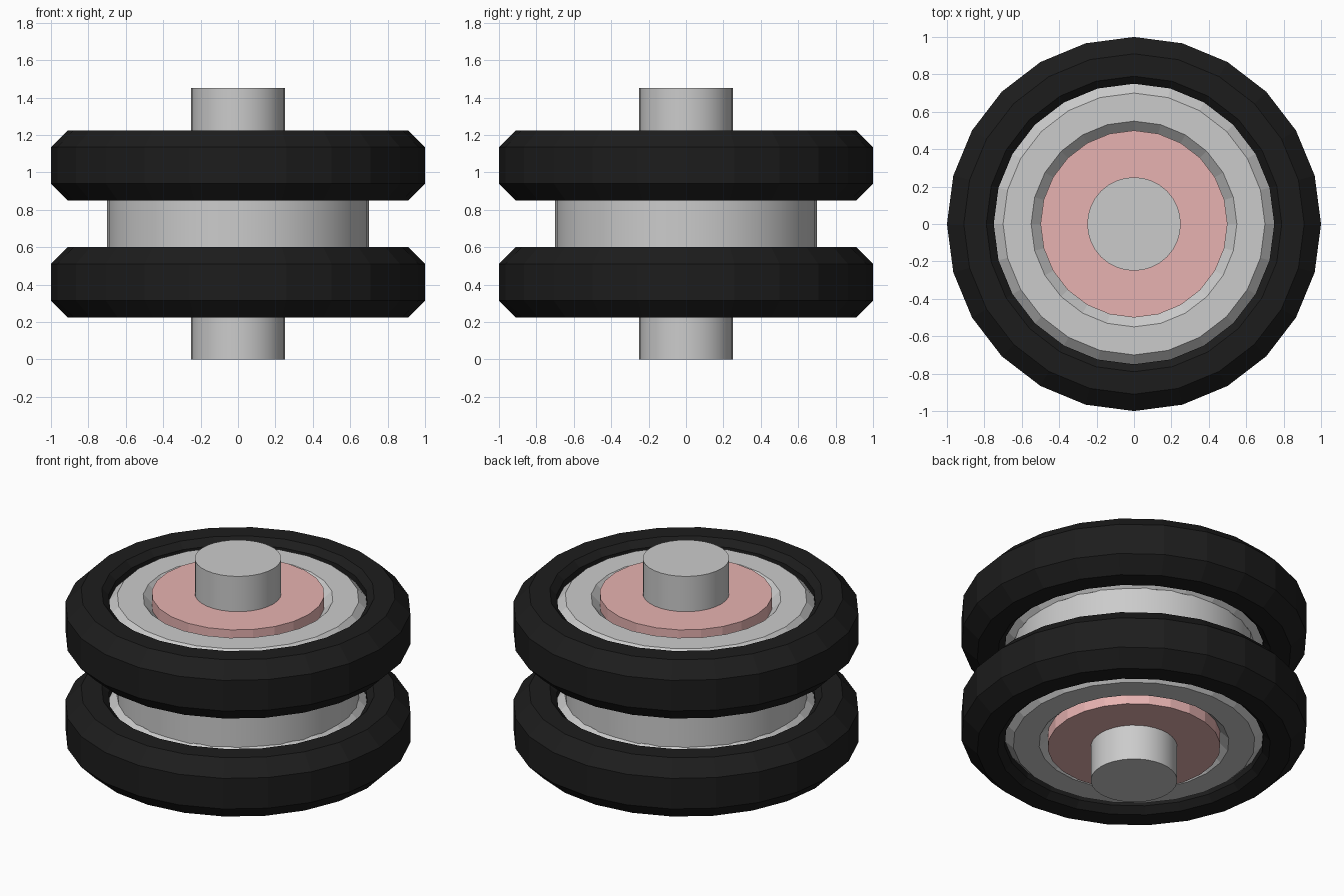
import bpy
from math import cos, sin, pi

if "Cube" in bpy.data.objects:
    bpy.data.objects.remove(bpy.data.objects["Cube"])

H = 1.45  # axle length; the model mirrors about H / 2


def material(name, color):
    m = bpy.data.materials.new(name)
    m.diffuse_color = color
    m.use_nodes = True
    m.node_tree.nodes["Principled BSDF"].inputs["Base Color"].default_value = m.diffuse_color
    return m


def lathe(name, profile, sides, closed=True, mat=None):
    """Revolve (radius, z) points around z; an open profile gets end caps."""
    n = len(profile)
    verts = [(r * cos(2 * pi * i / sides), r * sin(2 * pi * i / sides), z)
             for i in range(sides) for r, z in profile]
    faces = []
    for i in range(sides):
        a, b = i * n, (i + 1) % sides * n
        for j in range(n if closed else n - 1):
            k = (j + 1) % n
            faces.append((a + j, b + j, b + k, a + k))
    if not closed:
        faces.append([i * n for i in reversed(range(sides))])
        faces.append([i * n + n - 1 for i in range(sides)])
    mesh = bpy.data.meshes.new(name)
    mesh.from_pydata(verts, [], faces)
    if mat:
        mesh.materials.append(mat)
    ob = bpy.data.objects.new(name, mesh)
    bpy.context.collection.objects.link(ob)
    return ob


def smooth(ob):
    bpy.ops.object.select_all(action='DESELECT')
    ob.select_set(True)
    bpy.context.view_layer.objects.active = ob
    bpy.ops.object.shade_smooth_by_angle(angle=0.5)


black = material("rubber", (0.012, 0.012, 0.012, 1))
pink = material("hub_cap_pink", (0.8, 0.45, 0.44, 1))

# Axle through the whole wheel pair
smooth(lathe("axle", [(0.25, 0), (0.25, H)], 32, False))

# Drum joining the two wheels
smooth(lathe("drum", [(0.7, 0.5), (0.7, H - 0.5)], 32, False))

# Tyre, rim and cap for each wheel; centres mirror about the middle
for side, mid, out in (("lower", 0.4125, -1), ("upper", H - 0.4125, 1)):
    tyre = [(0.75, -0.15), (0.79, -0.1875), (0.91, -0.1875), (1.0, -0.0975),
            (1.0, 0.0975), (0.91, 0.1875), (0.79, 0.1875), (0.75, 0.15)]
    lathe(side + "_tyre", [(r, mid + z) for r, z in tyre], 24, True, black)
    # Rim ring bevelled on its inner and outer edges, both faces
    rim = [(0.5, -0.11), (0.55, -0.16), (0.7, -0.16), (0.75, -0.11),
           (0.75, 0.11), (0.7, 0.16), (0.55, 0.16), (0.5, 0.11)]
    lathe(side + "_rim", [(r, mid + z) for r, z in rim], 24)
    # Coloured disc standing slightly proud of the rim
    z0, z1 = sorted((mid - out * 0.15, mid + out * 0.1875))
    lathe(side + "_hub_cap", [(0.5, z0), (0.5, z1)], 24, False, pink)
